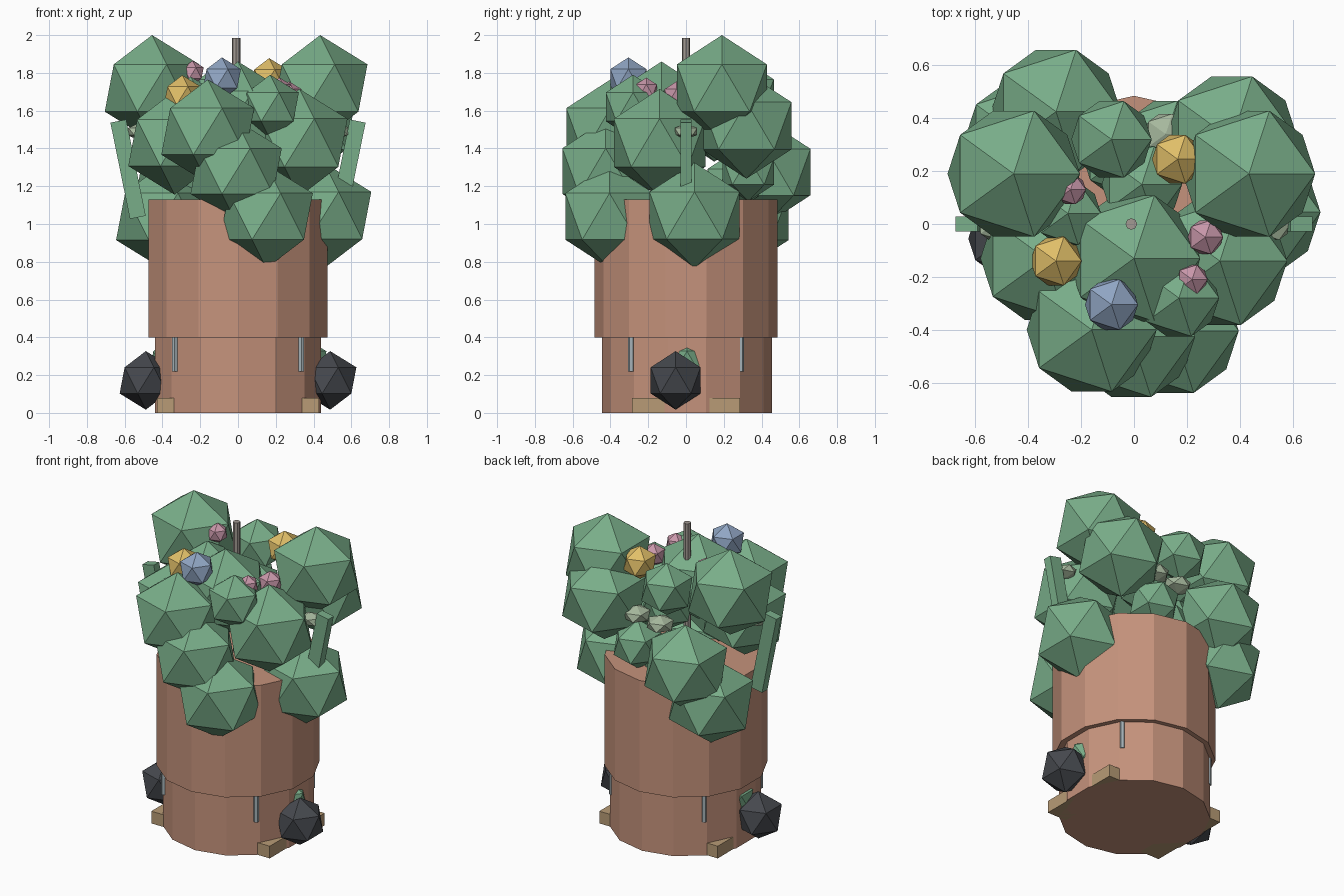
import bpy, bmesh
from math import radians, pi
from mathutils import Matrix

if "Cube" in bpy.data.objects:
    bpy.data.objects.remove(bpy.data.objects["Cube"])


def material(name, rgb):
    m = bpy.data.materials.new(name)
    m.diffuse_color = (*rgb, 1)
    m.use_nodes = True
    m.node_tree.nodes["Principled BSDF"].inputs["Base Color"].default_value = m.diffuse_color
    return m


GREEN = material("leaf_green", (0.19, 0.42, 0.25))
PALE = material("pale_leaf", (0.38, 0.48, 0.34))
CLAY = material("terracotta", (0.56, 0.29, 0.20))
WOOD = material("wood", (0.48, 0.33, 0.18))
DARK = material("dark_stone", (0.06, 0.065, 0.075))
STEEL = material("steel", (0.38, 0.45, 0.48))
TAUPE = material("stake_wood", (0.36, 0.32, 0.29))
YELLOW = material("yellow_bloom", (0.75, 0.52, 0.14))
BLUE = material("blue_bloom", (0.28, 0.38, 0.55))
PINK = material("pink_bloom", (0.58, 0.31, 0.40))


def finish(bm, name, mat, matrix):
    bmesh.ops.transform(bm, matrix=matrix, verts=bm.verts)
    me = bpy.data.meshes.new(name)
    bm.to_mesh(me)
    bm.free()
    me.materials.append(mat)
    ob = bpy.data.objects.new(name, me)
    bpy.context.collection.objects.link(ob)
    return ob


def ball(name, mat, x, y, z, r, scale=(1, 1, 1)):
    bm = bmesh.new()
    bmesh.ops.create_icosphere(bm, subdivisions=1, radius=r)
    return finish(bm, name, mat, Matrix.Translation((x, y, z)) @ Matrix.Diagonal((*scale, 1)))


def tube(name, mat, x, y, z0, z1, r, sides):
    bm = bmesh.new()
    bmesh.ops.create_cone(bm, cap_ends=True, segments=sides, radius1=r, radius2=r, depth=z1 - z0)
    return finish(bm, name, mat, Matrix.Translation((x, y, (z0 + z1) / 2)))


def box(name, mat, centre, size, tilt=0):
    bm = bmesh.new()
    bmesh.ops.create_cube(bm, size=1)
    return finish(bm, name, mat, Matrix.Translation(centre)
                  @ Matrix.Rotation(tilt, 4, 'Y') @ Matrix.Diagonal((*size, 1)))


# Two-step planter body
tube("planter_base", CLAY, 0, 0.005, 0, 0.42, 0.45, 14)
tube("planter_body", CLAY, 0, 0, 0.40, 1.13, 0.485, 14)

# Large foliage clumps, lowest tier to crown
for c in [(0.455, 0.045, 1.045, 0.28), (-0.395, 0.305, 1.04, 0.28), (0.15, -0.405, 1.04, 0.275),
          (-0.295, 0.425, 1.275, 0.275), (-0.01, -0.425, 1.28, 0.27),
          (0.325, -0.14, 1.43, 0.285), (-0.335, -0.13, 1.43, 0.275),
          (0.37, 0.32, 1.52, 0.28), (-0.16, -0.40, 1.49, 0.275), (0.0, -0.13, 1.58, 0.28),
          (0.435, 0.19, 1.72, 0.28), (-0.455, 0.19, 1.72, 0.28)]:
    ball("foliage_clump", GREEN, *c)

# Small foliage filling the gaps
for c in [(-0.085, 0.32, 1.69, 0.17), (0.17, -0.28, 1.62, 0.17), (-0.25, 0.04, 1.64, 0.14),
          (0.03, 0.15, 1.50, 0.17), (0.12, 0.33, 1.28, 0.16), (-0.05, 0.25, 1.22, 0.16)]:
    ball("foliage_tuft", GREEN, *c)

# Pale flattened leaves
for c in [(0.53, 0, 1.49, 0.07), (-0.53, 0, 1.49, 0.07), (0.12, 0.34, 1.48, 0.09), (-0.05, 0.34, 1.46, 0.09)]:
    ball("pale_leaf", PALE, *c, scale=(1, 1, 0.6))

# Blooms on the crown
ball("yellow_bloom", YELLOW, 0.165, 0.245, 1.77, 0.108)
ball("yellow_bloom", YELLOW, -0.295, -0.14, 1.68, 0.108)
ball("blue_bloom", BLUE, -0.085, -0.305, 1.77, 0.112)
for c in [(0.22, -0.21, 1.71, 0.065), (0.27, -0.05, 1.68, 0.075), (-0.24, 0.13, 1.80, 0.065)]:
    ball("pink_bloom", PINK, *c)

# Central stake
tube("centre_stake", TAUPE, -0.01, 0, 1.0, 1.985, 0.022, 8)

# Mirrored side parts: leaning leaf blade, stone, moss, foot plank, drip rods
for s in (-1, 1):
    box("leaf_blade", GREEN, (s * 0.582, 0, 1.29), (0.085, 0.056, 0.52), s * radians(11.5))
    ball("side_stone", DARK, s * 0.488, -0.055, 0.172, 0.155)
    ball("moss", GREEN, s * 0.365, 0.005, 0.275, 0.115)
    box("foot_plank", WOOD, (s * 0.36, 0, 0.04), (0.14, 0.57, 0.08))
    for t in (-1, 1):
        tube("drip_rod", STEEL, s * 0.335, t * 0.29, 0.22, 0.42, 0.018, 6)
